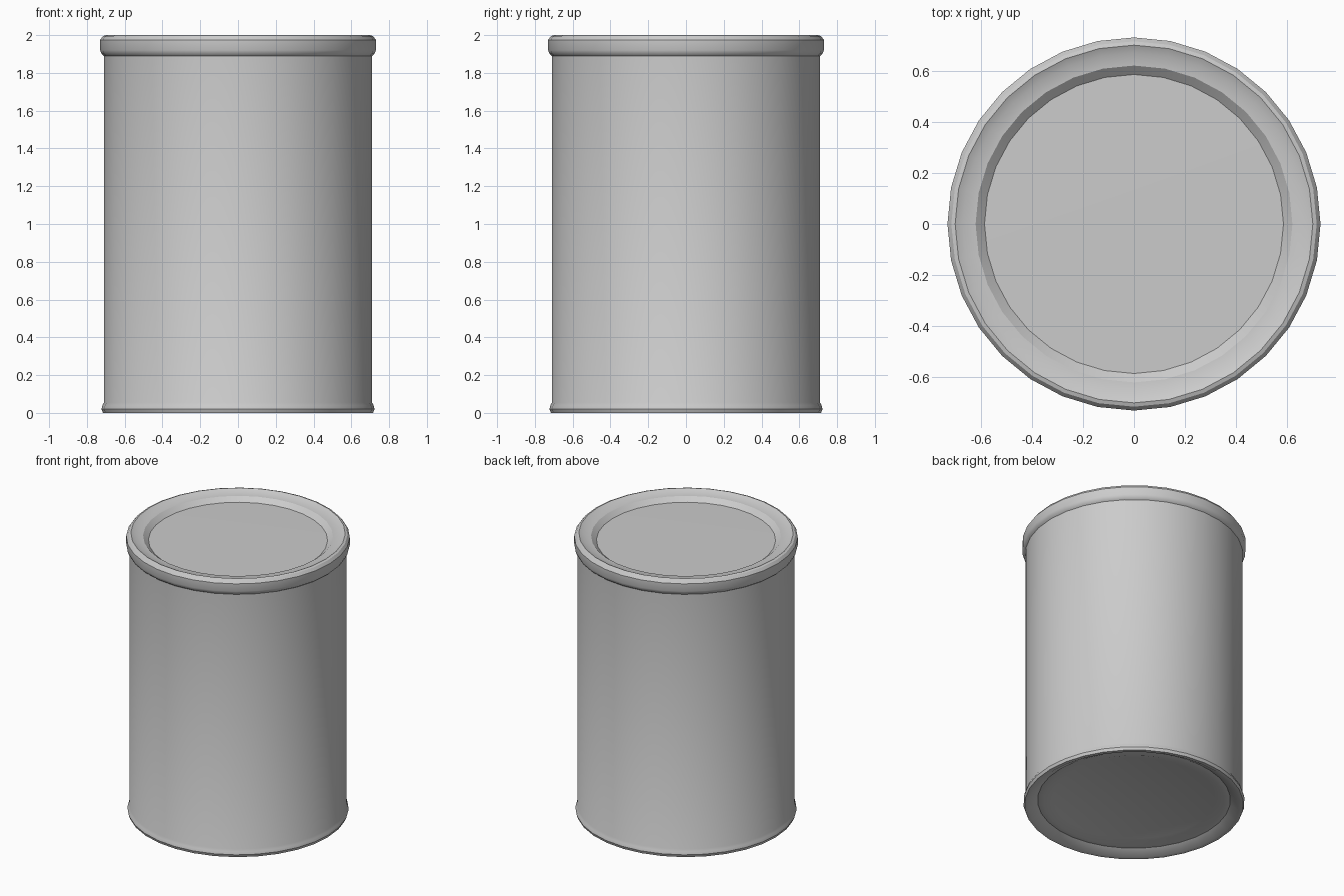
import bpy, bmesh, math

if "Cube" in bpy.data.objects:
    bpy.data.objects.remove(bpy.data.objects["Cube"], do_unlink=True)

SIDES = 32

metal = bpy.data.materials.new("plain_grey")
metal.use_nodes = True
grey = (0.6, 0.6, 0.6, 1)
metal.diffuse_color = grey
metal.node_tree.nodes["Principled BSDF"].inputs["Base Color"].default_value = grey


def lathe(name, profile):
    """Spin a (radius, height) profile around z; radius 0 closes an end."""
    bm = bmesh.new()
    verts = [bm.verts.new((r, 0, z)) for r, z in profile]
    edges = [bm.edges.new(pair) for pair in zip(verts, verts[1:])]
    bmesh.ops.spin(bm, geom=verts + edges, axis=(0, 0, 1), cent=(0, 0, 0),
                   angle=math.tau, steps=SIDES, use_duplicate=False)
    bmesh.ops.remove_doubles(bm, verts=bm.verts, dist=0.0005)
    bmesh.ops.recalc_face_normals(bm, faces=bm.faces)
    mesh = bpy.data.meshes.new(name)
    bm.to_mesh(mesh)
    bm.free()
    mesh.materials.append(metal)
    obj = bpy.data.objects.new(name, mesh)
    bpy.context.collection.objects.link(obj)
    bpy.ops.object.select_all(action='DESELECT')
    obj.select_set(True)
    bpy.context.view_layer.objects.active = obj
    bpy.ops.object.shade_smooth_by_angle(angle=math.radians(32))
    return obj


# One closed skin: recessed base, bottom flange, wall, top rim, recessed lid
lathe("can", [
    (0, 0.05), (0.53, 0.05), (0.59, 0.03), (0.63, 0.035), (0.69, 0.0),
    (0.715, 0.0), (0.723, 0.02), (0.718, 0.04), (0.71, 0.055),
    (0.71, 1.89), (0.722, 1.9), (0.73, 1.92), (0.73, 1.975), (0.715, 1.995),
    (0.7, 2.0), (0.67, 1.985), (0.62, 1.98), (0.585, 1.95), (0, 1.955),
])
